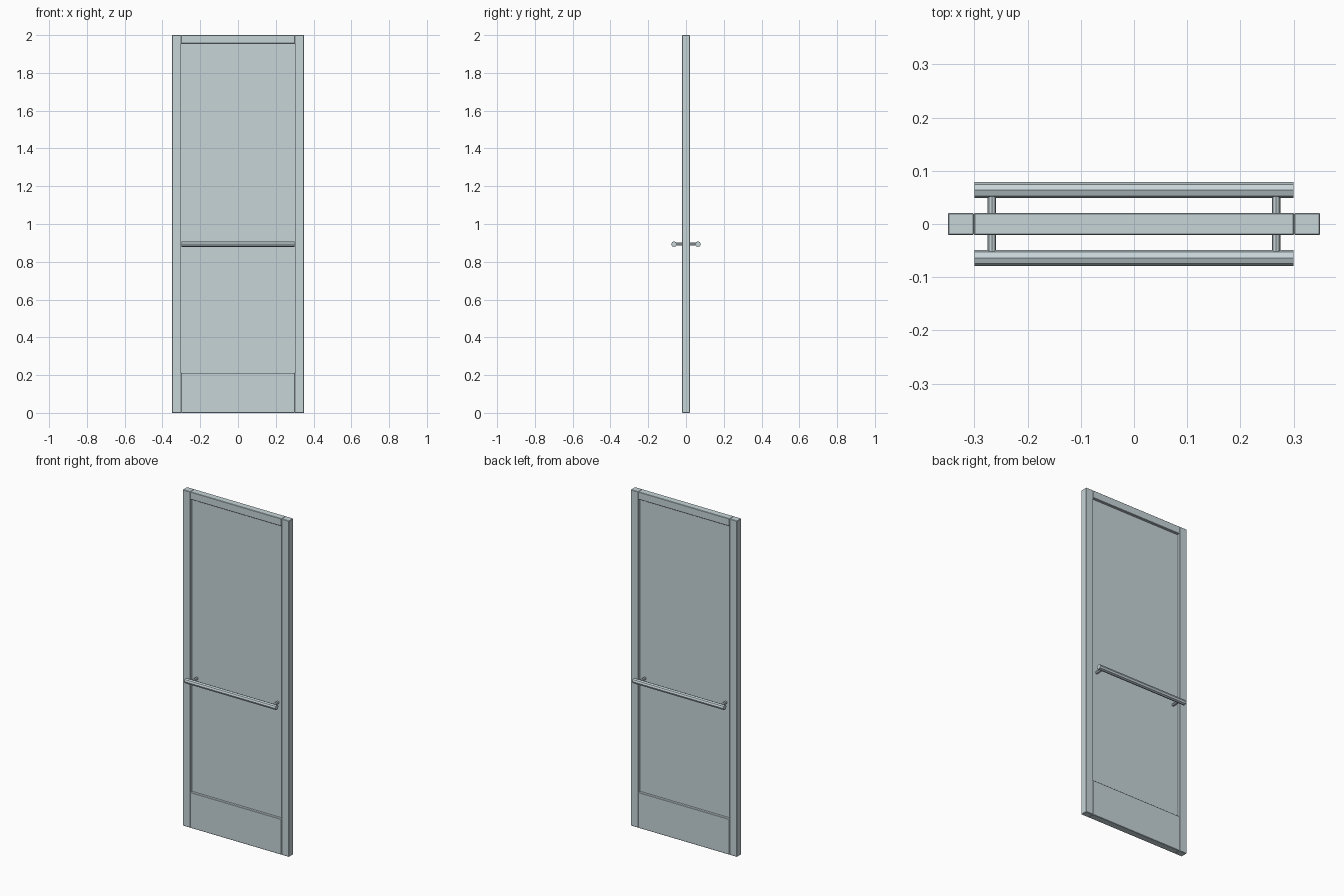
import bpy, math

if "Cube" in bpy.data.objects:
    bpy.data.objects.remove(bpy.data.objects["Cube"])

metal = bpy.data.materials.new("pale blue grey")
metal.diffuse_color = (0.57, 0.66, 0.69, 1)
metal.use_nodes = True
metal.node_tree.nodes["Principled BSDF"].inputs["Base Color"].default_value = metal.diffuse_color


def box(name, x0, x1, y0, y1, z0, z1, bevel=0.0):
    """Axis-aligned box with optional softened edges."""
    bpy.ops.mesh.primitive_cube_add(
        size=1, location=((x0 + x1) / 2, (y0 + y1) / 2, (z0 + z1) / 2))
    ob = bpy.context.object
    ob.name = name
    ob.scale = (x1 - x0, y1 - y0, z1 - z0)
    bpy.ops.object.transform_apply(location=False, rotation=False, scale=True)
    ob.data.materials.append(metal)
    if bevel:
        mod = ob.modifiers.new("edge", 'BEVEL')
        mod.width = bevel
        mod.segments = 1
    return ob


def rod(name, center, radius, length, rotation):
    """Eight-sided rod."""
    bpy.ops.mesh.primitive_cylinder_add(
        vertices=8, radius=radius, depth=length, location=center, rotation=rotation)
    ob = bpy.context.object
    ob.name = name
    ob.data.materials.append(metal)
    return ob


HALF = 0.0205     # half the frame depth
BEV = 0.002
BAR_Z = 0.893

# Rails and recessed panel
box("top_rail", -0.301, 0.301, -HALF, HALF, 1.955, 2.0, BEV)
box("bottom_rail", -0.301, 0.301, -HALF, HALF, 0.0, 0.212, BEV)
box("panel", -0.303, 0.303, -0.005, 0.005, 0.205, 1.96)

# Side stiles
for side, label in ((-1, "left"), (1, "right")):
    xs = sorted((side * 0.301, side * 0.35))
    box(label + "_stile", xs[0], xs[1], -HALF, HALF, 0.0, 2.0, BEV)

# Push bars on both faces, each on two standoffs
for side, label in ((-1, "front"), (1, "back")):
    rod(label + "_push_bar", (0, side * 0.0635, BAR_Z), 0.015, 0.60,
        (0, math.pi / 2, 0))
    for sx, end in ((-1, "left"), (1, "right")):
        rod(label + "_" + end + "_standoff", (sx * 0.267, side * 0.031, BAR_Z),
            0.008, 0.056, (math.pi / 2, 0, 0))
